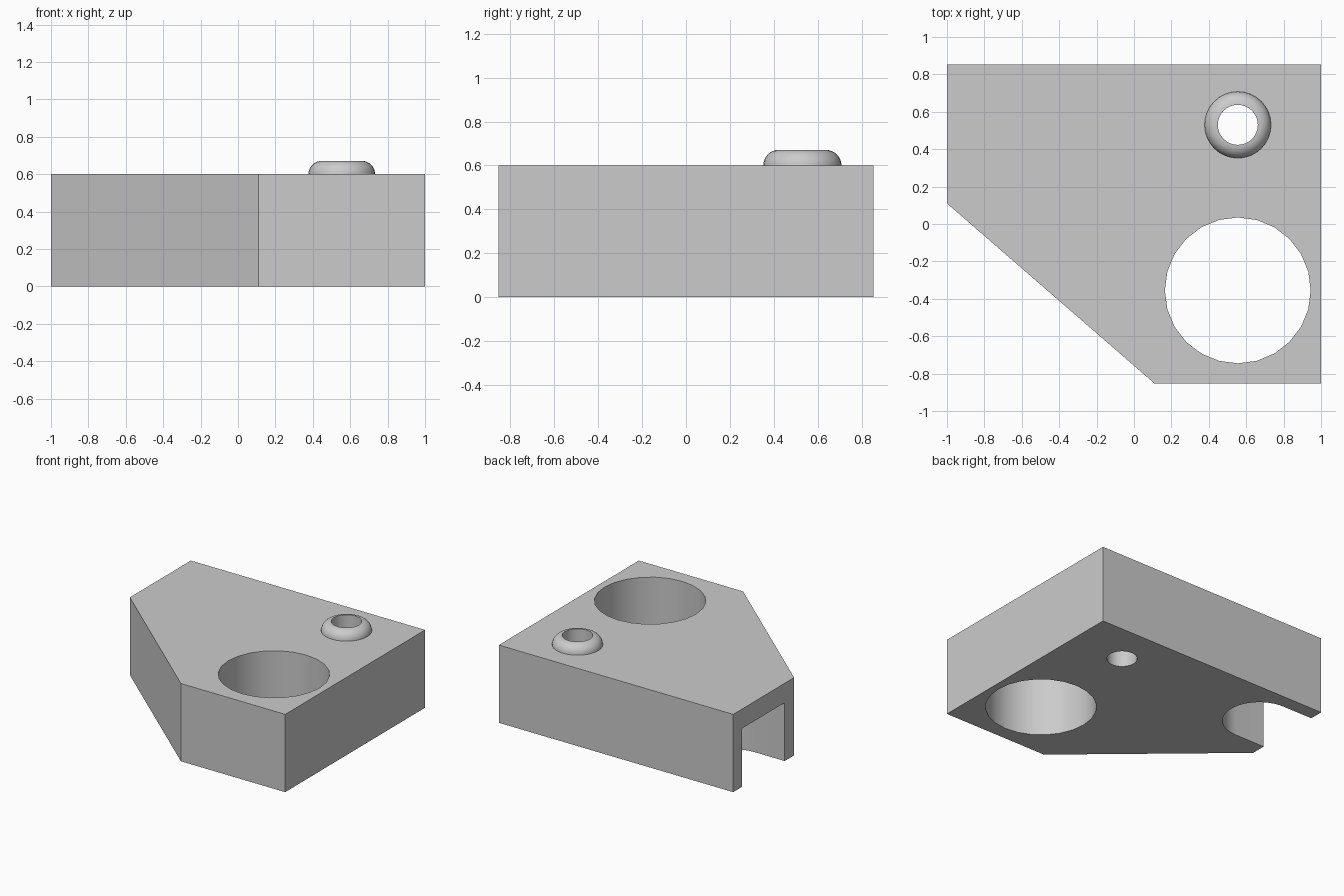
import bpy, bmesh
from math import radians, sin, cos, pi
from mathutils import Vector

cube = bpy.data.objects.get("Cube")
if cube:
    bpy.data.objects.remove(cube, do_unlink=True)

grey = bpy.data.materials.new("plain grey")
grey.use_nodes = True
grey.diffuse_color = (0.6, 0.6, 0.6, 1)
grey.node_tree.nodes["Principled BSDF"].inputs["Base Color"].default_value = (0.6, 0.6, 0.6, 1)

HEIGHT = 0.6
PORT = (0.555, -0.355)    # large bore centre
BOSS = (0.555, 0.53)      # small collar centre
SLOT = (-0.743, 0.485)    # centre of the slot's round end
BORE_R, SLOT_R = 0.107, 0.26


def add_object(name, bm):
    bmesh.ops.recalc_face_normals(bm, faces=bm.faces)
    mesh = bpy.data.meshes.new(name)
    bm.to_mesh(mesh)
    bm.free()
    mesh.materials.append(grey)
    obj = bpy.data.objects.new(name, mesh)
    bpy.context.collection.objects.link(obj)
    return obj


def prism(name, outline, z0, z1):
    """Extrude a flat outline from z0 up to z1."""
    bm = bmesh.new()
    face = bm.faces.new([bm.verts.new((x, y, z0)) for x, y in outline])
    top = bmesh.ops.extrude_face_region(bm, geom=[face])["geom"]
    verts = [v for v in top if isinstance(v, bmesh.types.BMVert)]
    bmesh.ops.translate(bm, verts=verts, vec=(0, 0, z1 - z0))
    return add_object(name, bm)


def arc(centre, radius, start, end, steps):
    span = end - start
    return [(centre[0] + radius * cos(start + span * i / steps),
             centre[1] + radius * sin(start + span * i / steps)) for i in range(steps + 1)]


def activate(obj):
    bpy.ops.object.select_all(action='DESELECT')
    obj.select_set(True)
    bpy.context.view_layer.objects.active = obj


# Block with one corner cut off
block = prism("block", [(-1, 0.11), (0.11, -0.853), (1, -0.853), (1, 0.853), (-1, 0.853)], 0, HEIGHT)

# Two through bores and a round-ended slot open to the side and below
slot_outline = arc(SLOT, SLOT_R, -pi / 2, pi / 2, 24)
slot_outline += [(-1.2, SLOT[1] + SLOT_R), (-1.2, SLOT[1] - SLOT_R)]
cutters = [
    prism("large_bore_cutter", arc(PORT, 0.39, 0, 2 * pi, 24)[:-1], -0.1, 0.8),
    prism("small_bore_cutter", arc(BOSS, BORE_R, 0, 2 * pi, 32)[:-1], -0.1, 0.8),
    prism("slot_cutter", slot_outline, -0.1, 0.45),
]
activate(block)
for cutter in cutters:
    cutter.hide_render = True
    mod = block.modifiers.new(cutter.name, 'BOOLEAN')
    mod.operation = 'DIFFERENCE'
    mod.solver = 'EXACT'
    mod.object = cutter
    bpy.ops.object.modifier_apply(modifier=mod.name)
    bpy.data.objects.remove(cutter, do_unlink=True)

# Rounded collar around the small bore, turned from a quarter-round profile
bm = bmesh.new()
profile = [(BORE_R, HEIGHT)] + arc((BORE_R, HEIGHT), 0.071, pi / 2, 0, 8)
verts = [bm.verts.new((BOSS[0] + r, BOSS[1], z)) for r, z in profile]
edges = [bm.edges.new(pair) for pair in zip(verts, verts[1:])]
bmesh.ops.spin(bm, geom=verts + edges, cent=(*BOSS, 0), axis=Vector((0, 0, 1)),
               angle=2 * pi, steps=32)
bmesh.ops.remove_doubles(bm, verts=bm.verts, dist=0.0001)
collar = add_object("collar", bm)

for obj in (block, collar):
    activate(obj)
    bpy.ops.object.shade_smooth_by_angle(angle=radians(30))
